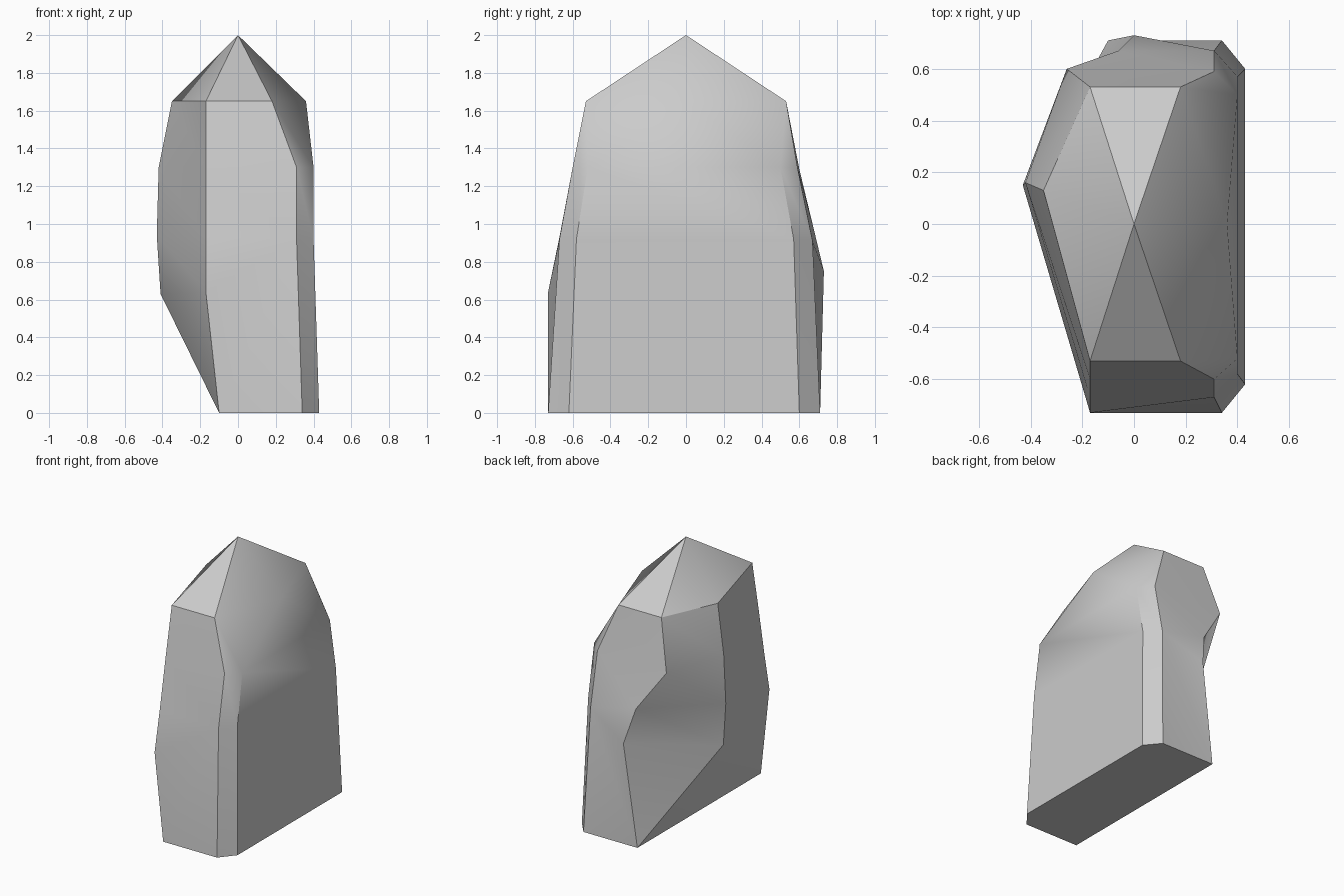
import bpy
import bmesh
import math

cube = bpy.data.objects.get("Cube")
if cube:
    bpy.data.objects.remove(cube, do_unlink=True)

# Upright edge lines of the stone, counterclockwise, each from base to shoulder
# (a repeated point means the edge skips that level)
front_left = [(-.1, -.73, 0), (-.17, -.73, .64), (-.17, -.67, .93), (-.17, -.6, 1.3), (-.17, -.53, 1.65)]
front_right = [(.34, -.73, 0), (.31, -.67, .92), (.31, -.6, 1.3), (.18, -.53, 1.65)]
right_front = [(.43, -.62, 0), (.4, -.58, .92), (.4, -.52, 1.3), (.36, 0, 1.65)]
right_back = [(.43, .6, 0), (.4, .57, .92), (.4, .5, 1.3), (.36, 0, 1.65)]
back_right = [(.34, .71, 0), (.31, .67, .91), (.31, .59, 1.3), (.18, .53, 1.65)]
back_left = [(-.1, .71, 0), (0, .73, .75), (-.06, .67, 1), (-.26, .6, 1.29), (-.17, .53, 1.65)]
left = [(-.1, .71, 0), (-.41, .15, .63), (-.43, .15, .94), (-.42, .16, 1.3), (-.35, .13, 1.65)]
tip = (0, 0, 2)

for edge in (front_right, right_front, right_back, back_right):
    edge.insert(1, edge[1])
columns = [front_left, front_right, right_front, right_back, back_right, back_left, left]

bm = bmesh.new()
verts = {}


def vert(point):
    if point not in verts:
        verts[point] = bm.verts.new(point)
    return verts[point]


def triangle(*points):
    if len(set(points)) == 3:
        bm.faces.new([vert(p) for p in points])


# Faceted sides, each panel split along its ridge or crease
for i, a in enumerate(columns):
    b = columns[(i + 1) % len(columns)]
    for low in range(4):
        up = low + 1
        rising = (a is front_left and low == 0) or (a is right_back and low == 3)
        if rising:
            triangle(a[low], b[low], b[up])
            triangle(a[low], b[up], a[up])
        else:
            triangle(a[low], b[low], a[up])
            triangle(b[low], b[up], a[up])
    # Pointed cap
    triangle(a[-1], b[-1], tip)

# Flat base
base = list(dict.fromkeys(c[0] for c in columns))
bm.faces.new([vert(p) for p in reversed(base)])
bmesh.ops.recalc_face_normals(bm, faces=bm.faces)

mesh = bpy.data.meshes.new("pointed_stone")
bm.to_mesh(mesh)
bm.free()
stone = bpy.data.objects.new("pointed_stone", mesh)
bpy.context.collection.objects.link(stone)

# Stone colour
grey = bpy.data.materials.new("light_grey_stone")
grey.use_nodes = True
colour = (.6, .6, .6, 1)
grey.diffuse_color = colour
grey.node_tree.nodes["Principled BSDF"].inputs["Base Color"].default_value = colour
mesh.materials.append(grey)

# Soft shading across shallow folds, crisp ridges elsewhere
bpy.ops.object.select_all(action="DESELECT")
stone.select_set(True)
bpy.context.view_layer.objects.active = stone
bpy.ops.object.shade_smooth_by_angle(angle=math.radians(30))
